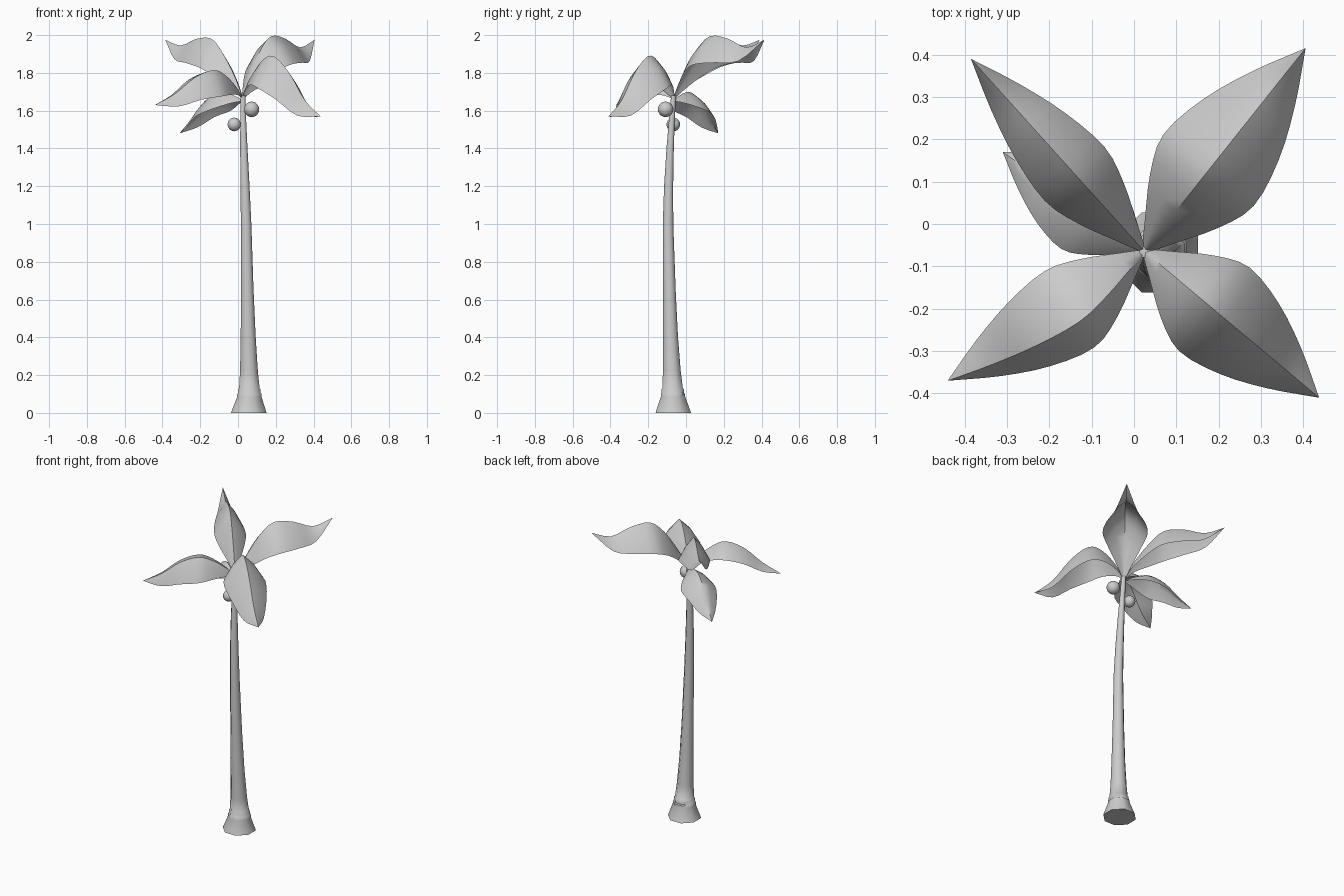
import bpy, bmesh, math
from mathutils import Vector

cube = bpy.data.objects.get("Cube")
if cube:
    bpy.data.objects.remove(cube, do_unlink=True)

# One plain grey for the whole tree
grey = bpy.data.materials.new("plain_grey")
grey.use_nodes = True
colour = (0.6, 0.6, 0.6, 1)
grey.diffuse_color = colour
grey.node_tree.nodes["Principled BSDF"].inputs["Base Color"].default_value = colour


def finish(name, bm, angle):
    mesh = bpy.data.meshes.new(name)
    bm.to_mesh(mesh)
    bm.free()
    obj = bpy.data.objects.new(name, mesh)
    bpy.context.collection.objects.link(obj)
    mesh.materials.append(grey)
    bpy.ops.object.select_all(action="DESELECT")
    obj.select_set(True)
    bpy.context.view_layer.objects.active = obj
    bpy.ops.object.shade_smooth_by_angle(angle=math.radians(angle))
    return obj


def smooth_path(points, steps):
    """Catmull-Rom curve through the points."""
    p = [2 * points[0] - points[1], *points, 2 * points[-1] - points[-2]]
    out = []
    for a, b, c, d in zip(p, p[1:], p[2:], p[3:]):
        for i in range(steps):
            t = i / steps
            out.append(b + (c - a) * t / 2 + (2 * a - 5 * b + 4 * c - d) * t * t / 2
                       + (3 * b - a - 3 * c + d) * t ** 3 / 2)
    return out + [points[-1]]


def loft(bm, rings, closed):
    rows = [[bm.verts.new(co) for co in ring] for ring in rings]
    for low, high in zip(rows, rows[1:]):
        n = len(low)
        for i in range(n if closed else n - 1):
            j = (i + 1) % n
            bm.faces.new((low[i], low[j], high[j], high[i]))
    return rows


# Trunk: eight-sided, flared foot with two ridges, gentle lean
TRUNK = [  # x, y, z, radius
    (.057, -.067, 0, .102), (.06, -.069, .085, .07), (.06, -.069, .1, .07),
    (.06, -.07, .105, .064), (.06, -.07, .125, .064), (.06, -.071, .13, .059),
    (.058, -.075, .22, .051), (.054, -.082, .4, .043), (.049, -.088, .65, .036),
    (.043, -.095, 1, .03), (.037, -.092, 1.2, .026), (.031, -.084, 1.4, .021),
    (.027, -.073, 1.58, .016), (.026, -.066, 1.68, .014)]
bm = bmesh.new()
rings = []
for x, y, z, r in TRUNK:
    rings.append([(x + r * math.cos(a), y + r * math.sin(a), z)
                  for a in (math.tau * (k + .5) / 8 for k in range(8))])
rows = loft(bm, rings, True)
bm.faces.new(rows[0][::-1])
bm.faces.new(rows[-1])
finish("trunk", bm, 50)

# Leaves: a folded blade on either side of an arched midrib
STATIONS = (0, .1, .25, .4, .6, .8, 1)
WIDTHS = (.05, .34, .76, 1, .84, .48, 0)


def leaf(name, tip, heights, left, right, shift=0):
    """left and right are (half width, drop) of the two halves of the blade."""
    root = Vector((.024, -.064, 0))
    axis = Vector((*tip, 0)) - root
    side = Vector((-axis.y, axis.x, 0)).normalized()
    ribs, outer = [], ([], [])
    for t, w, z in zip(STATIONS, WIDTHS, heights):
        rib = root + axis * t + side * shift * w + Vector((0, 0, z))
        ribs.append(rib)
        for edge, sign, (width, drop) in zip(outer, (1, -1), (left, right)):
            edge.append(rib + side * sign * width * w - Vector((0, 0, drop * w)))
    lines = [smooth_path(e, 3) for e in (outer[0], ribs, outer[1])]
    rings = []
    for a, m, b in zip(*lines):
        # slight bulge halfway across each half
        up = Vector((0, 0, .1 * ((a - m).length + (b - m).length) / 2))
        rings.append([a, (a + m) / 2 + up, m, (b + m) / 2 + up, b])
    bm = bmesh.new()
    loft(bm, rings, False)
    bmesh.ops.remove_doubles(bm, verts=bm.verts, dist=.0005)
    bmesh.ops.recalc_face_normals(bm, faces=bm.faces)
    if sum(f.normal.z for f in bm.faces) < 0:
        bmesh.ops.reverse_faces(bm, faces=bm.faces)
    finish(name, bm, 50)


leaf("back_right_leaf", (-.385, .39), (1.67, 1.78, 1.9, 1.98, 1.98, 1.945, 1.975),
     (.095, .15), (.095, .15))
leaf("back_left_leaf", (.405, .415), (1.67, 1.78, 1.92, 1.995, 1.98, 1.935, 1.975),
     (.136, .15), (.136, .15))
leaf("front_right_leaf", (-.44, -.37), (1.67, 1.73, 1.79, 1.815, 1.775, 1.69, 1.63),
     (.07, .14), (.145, .06), .055)
leaf("front_left_leaf", (.437, -.41), (1.67, 1.77, 1.865, 1.888, 1.8, 1.655, 1.57),
     (.13, .17), (.128, .17))
leaf("lower_leaf", (-.31, .17), (1.655, 1.675, 1.695, 1.695, 1.65, 1.56, 1.48),
     (.108, .1), (.108, .1))

# Nuts hanging under the crown
for name, centre, radius in (("left_nut", (.072, -.108, 1.607), .041),
                             ("right_nut", (-.02, -.067, 1.527), .036)):
    bm = bmesh.new()
    bmesh.ops.create_uvsphere(bm, u_segments=14, v_segments=10, radius=radius)
    bmesh.ops.translate(bm, verts=bm.verts, vec=centre)
    finish(name, bm, 60)
